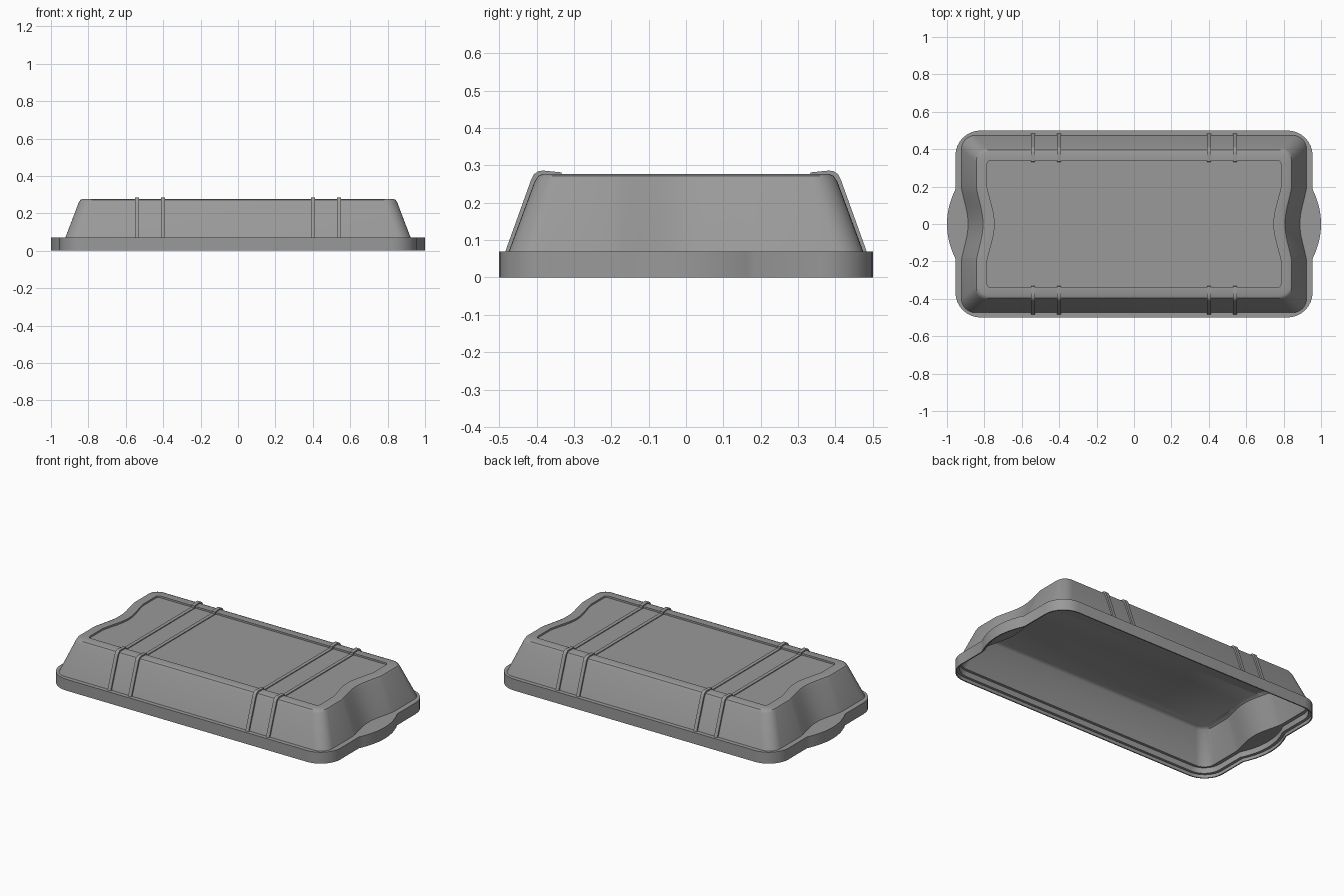
import bpy, bmesh
from math import sin, cos, pi

if "Cube" in bpy.data.objects:
    bpy.data.objects.remove(bpy.data.objects["Cube"])

RIM, BODY = 0.185, 0.195       # half widths of grip bulge and finger recess

grey = bpy.data.materials.new("dark_grey")
grey.diffuse_color = (0.32, 0.32, 0.32, 1)
grey.use_nodes = True
grey.node_tree.nodes["Principled BSDF"].inputs["Base Color"].default_value = grey.diffuse_color


def ring(hx, hy, r, bulge, z, kind):
    """Rounded rectangle whose two short ends bulge out or in at the middle."""
    half = []
    w = RIM if kind == "rim" else BODY
    for i in range(17):        # right-hand end, front to back
        t = -1 + i / 8
        arc, wave = 1 - t * t, 0.5 * (1 + cos(pi * t))
        f = arc if kind == "rim" else 0.5 * (arc + wave)
        half.append((hx + bulge * f, t * w, z))
    for i in range(9):         # back right corner
        a = pi / 2 * i / 8
        half.append((hx - r + r * cos(a), hy - r + r * sin(a), z))
    for i in range(9):         # back left corner
        a = pi / 2 + pi / 2 * i / 8
        half.append((-hx + r + r * cos(a), hy - r + r * sin(a), z))
    return half + [(-x, -y, z) for x, y, z in half]


def finish(bm, name):
    bmesh.ops.recalc_face_normals(bm, faces=bm.faces)
    me = bpy.data.meshes.new(name)
    bm.to_mesh(me)
    bm.free()
    me.materials.append(grey)
    ob = bpy.data.objects.new(name, me)
    bpy.context.collection.objects.link(ob)
    bpy.ops.object.select_all(action='DESELECT')
    ob.select_set(True)
    bpy.context.view_layer.objects.active = ob
    bpy.ops.object.shade_smooth_by_angle(angle=0.6)
    return ob


# Hollow lid: one continuous skin from the sunken top panel to the cavity
sections = [
    (0.785, 0.340, 0.02, -0.040, 0.265, "body"),    # panel floor
    (0.785, 0.340, 0.02, -0.040, 0.276, "body"),    # panel edge
    (0.830, 0.382, 0.05, -0.036, 0.277, "body"),    # top border
    (0.843, 0.395, 0.06, -0.036, 0.272, "body"),
    (0.852, 0.405, 0.065, -0.036, 0.257, "body"),
    (0.923, 0.474, 0.075, -0.036, 0.070, "body"),   # foot of sloping wall
    (0.955, 0.500, 0.135, 0.045, 0.070, "rim"),     # rim top
    (0.955, 0.500, 0.135, 0.045, 0.000, "rim"),     # rim bottom
    (0.948, 0.493, 0.128, 0.045, 0.000, "rim"),     # stepped underside
    (0.948, 0.493, 0.128, 0.045, 0.020, "rim"),
    (0.930, 0.477, 0.110, 0.045, 0.020, "rim"),
    (0.930, 0.477, 0.110, 0.045, 0.055, "rim"),
    (0.908, 0.460, 0.070, -0.036, 0.055, "body"),   # cavity mouth
    (0.840, 0.392, 0.06, -0.036, 0.240, "body"),
    (0.822, 0.375, 0.05, -0.036, 0.252, "body"),    # cavity ceiling
]
bm = bmesh.new()
loops = [[bm.verts.new(p) for p in ring(*s)] for s in sections]
for a, b in zip(loops, loops[1:]):
    n = len(a)
    for i in range(n):
        j = (i + 1) % n
        bm.faces.new((a[i], a[j], b[j], b[i]))
bm.faces.new(loops[0])
bm.faces.new(loops[-1])
finish(bm, "lid_shell")

# Narrow straps that climb both long walls and cross the sunken panel
outer = [(-0.484, 0.068), (-0.415, 0.260), (-0.407, 0.276), (-0.395, 0.284),
         (-0.383, 0.286), (-0.333, 0.281), (-0.331, 0.270)]
inner = [(-0.470, 0.068), (-0.400, 0.257)]
profile = (outer + [(-y, z) for y, z in reversed(outer)]
           + [(-y, z) for y, z in inner] + inner[::-1])
for k, x in enumerate((-0.54, -0.40, 0.40, 0.54)):
    bm = bmesh.new()
    face = bm.faces.new([bm.verts.new((x - 0.011, y, z)) for y, z in profile])
    ext = bmesh.ops.extrude_face_region(bm, geom=[face])
    moved = [v for v in ext["geom"] if isinstance(v, bmesh.types.BMVert)]
    bmesh.ops.translate(bm, verts=moved, vec=(0.022, 0, 0))
    finish(bm, f"strap_rib_{k + 1}")
